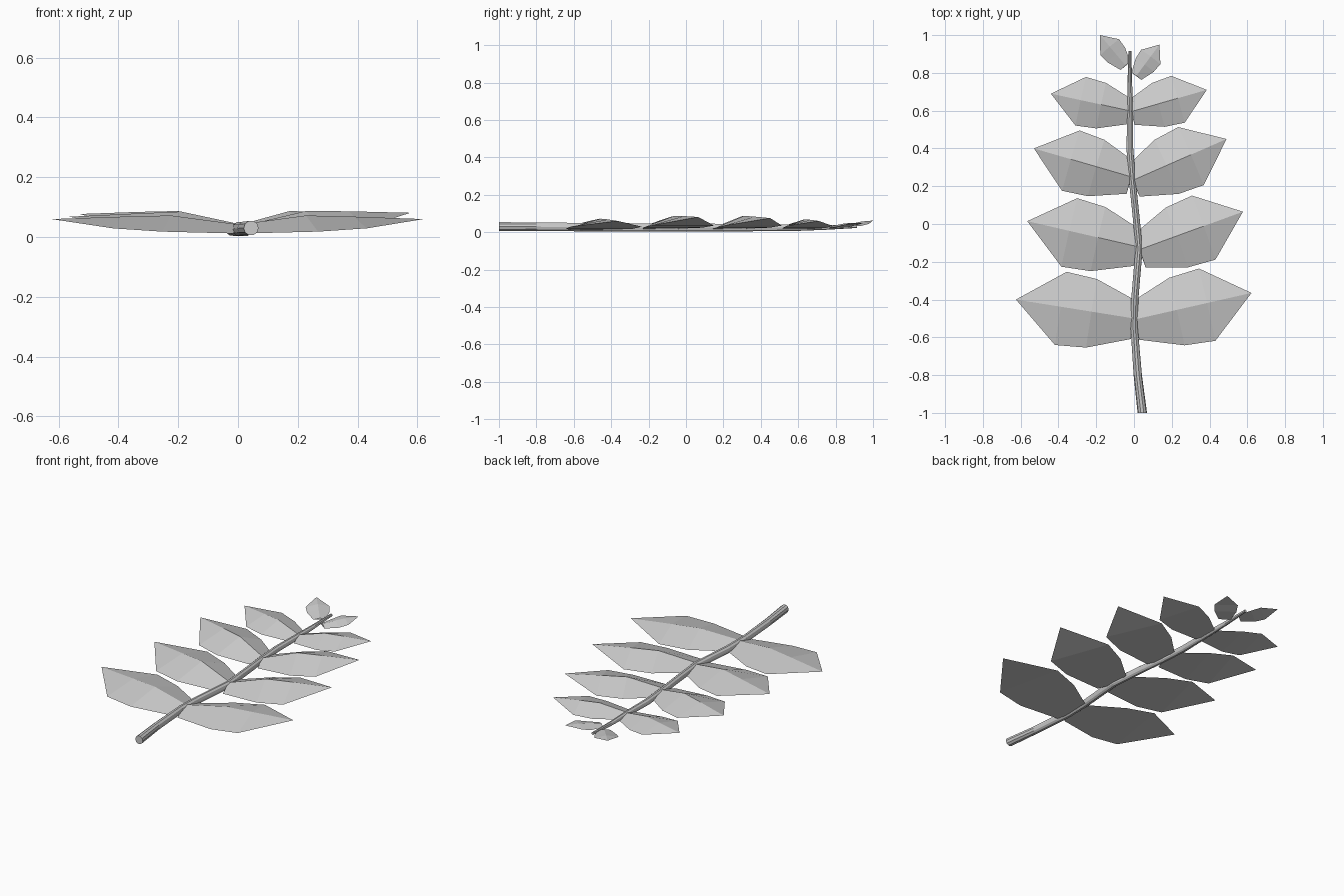
import bpy, bmesh, math
from mathutils import Vector

if "Cube" in bpy.data.objects:
    bpy.data.objects.remove(bpy.data.objects["Cube"])


def finish(name, bm):
    bmesh.ops.recalc_face_normals(bm, faces=bm.faces)
    mesh = bpy.data.meshes.new(name)
    bm.to_mesh(mesh)
    bm.free()
    obj = bpy.data.objects.new(name, mesh)
    bpy.context.collection.objects.link(obj)
    return obj


# Stem: tapered tube along a gently bent path (x, y, z, radius, height radius)
path = [(.044, -1, .03, .025, .025), (.02, -.8, .029, .022, .023),
        (.001, -.55, .027, .019, .024), (.004, -.4, .026, .019, .023),
        (.027, -.13, .025, .019, .023), (.01, .05, .025, .018, .022),
        (-.01, .24, .024, .018, .021), (-.022, .4, .024, .018, .02),
        (-.02, .6, .024, .015, .018), (-.022, .75, .025, .012, .013),
        (-.022, .915, .03, .008, .008)]
SIDES = 10
bm = bmesh.new()
rings = []
for x, y, z, rx, rz in path:
    rings.append([bm.verts.new((x + rx * math.cos(2 * math.pi * i / SIDES), y,
                                z + rz * math.sin(2 * math.pi * i / SIDES)))
                  for i in range(SIDES)])
for a, b in zip(rings, rings[1:]):
    for i in range(SIDES):
        j = (i + 1) % SIDES
        bm.faces.new((a[i], b[i], b[j], a[j]))
bm.faces.new(rings[0])
bm.faces.new(rings[-1][::-1])
finish("stem", bm)


# Leaf: ridged along its midrib on top, nearly flat underneath
def leaf(name, base, tip, base_z, ridge_z, tip_z, edge_z):
    base, tip = Vector(base), Vector(tip)
    along = tip - base
    across = Vector((-along.y, along.x))
    # station: position along, half width, ridge height, edge height
    stations = [(0, .16, base_z, edge_z - .006),
                (.36, .29, ridge_z, edge_z),
                (.62, .31, (ridge_z + tip_z) / 2 + .002, edge_z + .011)]
    bm = bmesh.new()
    rows = []
    for u, w, zm, ze in stations:
        mid = base + along * u
        sag = Vector((0, -.014 * along.length))
        rows.append([bm.verts.new((*(mid + across * s * w + sag * abs(s)),
                                   ze if s else zm)) for s in (-1, 0, 1)])
    end = bm.verts.new((*tip, tip_z))
    for a, b in zip(rows, rows[1:]):
        for i, j in ((0, 1), (1, 2), (2, 0)):
            bm.faces.new((a[i], b[i], b[j], a[j]))
    for i, j in ((0, 1), (1, 2), (2, 0)):
        bm.faces.new((rows[-1][i], end, rows[-1][j]))
    bm.faces.new(rows[0])
    finish(name, bm)


# Leaf pairs: base, tip, then base / ridge / tip / edge heights
leaves = [
    ((.005, -.505), (.622, -.365), .042, .072, .06, .018),
    ((.0, -.50), (-.625, -.40), .042, .072, .06, .018),
    ((.03, -.135), (.577, .065), .04, .087, .081, .024),
    ((.02, -.12), (-.565, .015), .04, .085, .068, .022),
    ((-.005, .232), (.49, .45), .038, .087, .075, .024),
    ((-.015, .25), (-.53, .40), .038, .087, .077, .024),
    ((-.015, .595), (.385, .71), .036, .068, .06, .022),
    ((-.025, .60), (-.44, .69), .036, .068, .06, .022),
    ((.013, .785), (.135, .95), .034, .046, .05, .029),
    ((-.045, .84), (-.18, 1.0), .034, .048, .062, .033),
]
for i, spec in enumerate(leaves):
    leaf(f"leaf_{i // 2 + 1}_{'right' if i % 2 == 0 else 'left'}", *spec)
